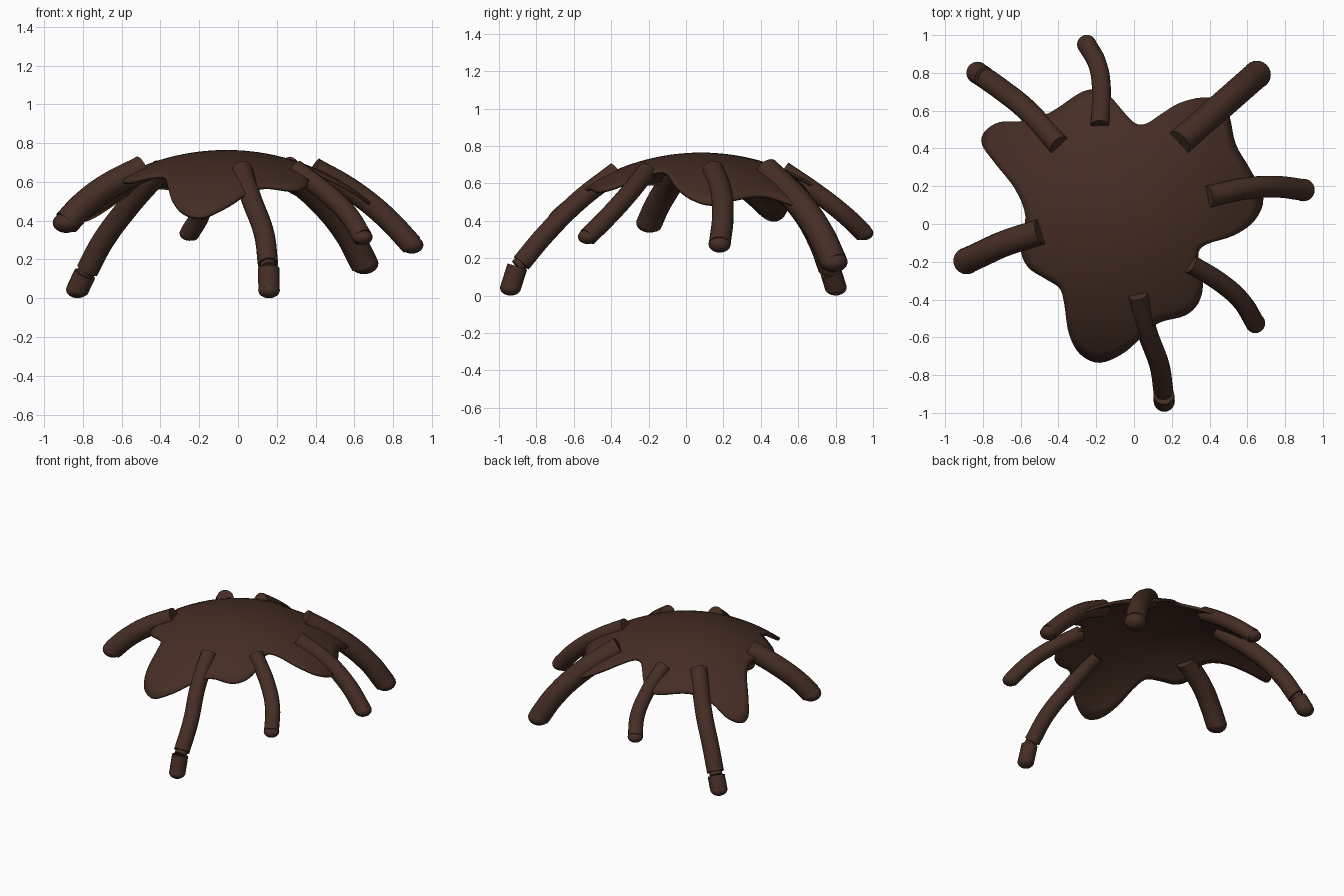
import bpy, bmesh, math
from mathutils import Vector

if "Cube" in bpy.data.objects:
    bpy.data.objects.remove(bpy.data.objects["Cube"])

mat = bpy.data.materials.new("dark_brown")
mat.diffuse_color = (0.06, 0.027, 0.018, 1)
mat.use_nodes = True
mat.node_tree.nodes["Principled BSDF"].inputs["Base Color"].default_value = mat.diffuse_color


def finish(ob):
    ob.data.materials.clear()
    ob.data.materials.append(mat)
    bpy.ops.object.select_all(action='DESELECT')
    ob.select_set(True)
    bpy.context.view_layer.objects.active = ob
    bpy.ops.object.shade_smooth_by_angle(angle=math.radians(40))


def smooth_loop(pts, n):
    """Closed Catmull-Rom loop, n steps per span."""
    out, m = [], len(pts)
    for i in range(m):
        a, b, c, d = (Vector(pts[(i + k) % m]) for k in (-1, 0, 1, 2))
        for s in range(n):
            t = s / n
            out.append(0.5 * (2 * b + (c - a) * t + (2 * a - 5 * b + 4 * c - d) * t * t
                              + (3 * b - a - 3 * c + d) * t ** 3))
    return out


# Splat-shaped canopy: irregular outline laid on a sphere
OUTLINE = [
    (.685, .14), (.64, .02), (.53, -.06), (.38, -.11), (.34, -.17), (.365, -.32),
    (.34, -.42), (.27, -.485), (.14, -.52), (.06, -.58), (-.05, -.68), (-.18, -.735),
    (-.285, -.69), (-.345, -.58), (-.37, -.42), (-.395, -.34), (-.47, -.29), (-.56, -.23),
    (-.60, -.13), (-.575, .04), (-.63, .185), (-.735, .32), (-.805, .42), (-.79, .49),
    (-.71, .54), (-.59, .545), (-.445, .59), (-.285, .695), (-.2, .71), (-.13, .68),
    (-.01, .545), (.06, .53), (.14, .58), (.24, .64), (.365, .67), (.475, .65),
    (.51, .555), (.54, .42), (.615, .29)]
C, TOP, R, RINGS = Vector((-.06, .08)), .765, 1.165, 14


def on_dome(p):
    d = (p - C).length
    return (p.x, p.y, TOP - R + math.sqrt(R * R - d * d))


bm = bmesh.new()
loop = smooth_loop(OUTLINE, 4)
n = len(loop)
hub = bm.verts.new(on_dome(C))
rings = [[bm.verts.new(on_dome(C.lerp(p, k / RINGS))) for p in loop] for k in range(1, RINGS + 1)]
for i in range(n):
    j = (i + 1) % n
    bm.faces.new((hub, rings[0][i], rings[0][j]))
    for a, b in zip(rings, rings[1:]):
        bm.faces.new((a[i], b[i], b[j], a[j]))
bmesh.ops.recalc_face_normals(bm, faces=bm.faces)
if hub.normal.z < 0:
    bmesh.ops.reverse_faces(bm, faces=bm.faces)
me = bpy.data.meshes.new("canopy")
bm.to_mesh(me)
bm.free()
canopy = bpy.data.objects.new("canopy", me)
bpy.context.collection.objects.link(canopy)
finish(canopy)
sol = canopy.modifiers.new("thickness", 'SOLIDIFY')
sol.thickness, sol.offset = .018, -1


def tube(name, pts, r):
    """Round tube with flat ends along a smooth path."""
    cu = bpy.data.curves.new(name, 'CURVE')
    cu.dimensions = '3D'
    cu.bevel_depth, cu.bevel_resolution = r, 6
    cu.resolution_u, cu.use_fill_caps = 10, True
    sp = cu.splines.new('BEZIER')
    sp.bezier_points.add(len(pts) - 1)
    for bp, p in zip(sp.bezier_points, pts):
        bp.co = p
        bp.handle_left_type = bp.handle_right_type = 'AUTO'
    ob = bpy.data.objects.new(name, cu)
    bpy.context.collection.objects.link(ob)
    bpy.ops.object.select_all(action='DESELECT')
    ob.select_set(True)
    bpy.context.view_layer.objects.active = ob
    bpy.ops.object.convert(target='MESH')
    finish(bpy.context.view_layer.objects.active)


def tip(name, p, r):
    """Flattened rounded drip end."""
    bpy.ops.mesh.primitive_uv_sphere_add(segments=24, ring_count=12, radius=1, location=p)
    ob = bpy.context.object
    ob.name, ob.scale = name, (r, r, r * .75)
    finish(ob)


# Drips: name, radius, path from canopy to tip
DRIPS = [
    ("left", .069, [(-.49, -.04, .67), (-.69, -.105, .565), (-.80, -.155, .48), (-.885, -.195, .39)]),
    ("back", .05, [(-.18, .52, .67), (-.172, .71, .54), (-.195, .85, .43), (-.25, .95, .335)]),
    ("back_right", .072, [(.24, .43, .67), (.445, .61, .49), (.57, .72, .33), (.65, .79, .18)]),
    ("right", .058, [(.39, .145, .67), (.59, .188, .555), (.76, .197, .42), (.897, .18, .275)]),
    ("front_right", .051, [(.295, -.21, .665), (.465, -.315, .535), (.57, -.41, .43), (.642, -.525, .315)]),
    ("front", .053, [(.02, -.37, .665), (.07, -.57, .51), (.135, -.75, .33), (.155, -.88, .175)]),
    ("back_left", .058, [(-.395, .415, .665), (-.575, .61, .46), (-.70, .71, .29), (-.777, .765, .145)]),
]
for name, r, path in DRIPS:
    tube(name + "_drip", path, r)
    if name not in ("front", "back_left"):
        tip(name + "_drip_tip", path[-1], r * 1.03)

# The two longest drips end in a separate drop behind a thin neck
DROPS = [("front", .055, (.155, -.88, .175), (.158, -.902, .155), (.16, -.938, .042)),
         ("back_left", .058, (-.777, .765, .145), (-.79, .775, .125), (-.828, .80, .045))]
for name, r, a, b, c in DROPS:
    tube(name + "_neck", [a, b], r * .75)
    tube(name + "_drop", [b, c], r)
    tip(name + "_drop_tip", c, r * 1.02)
